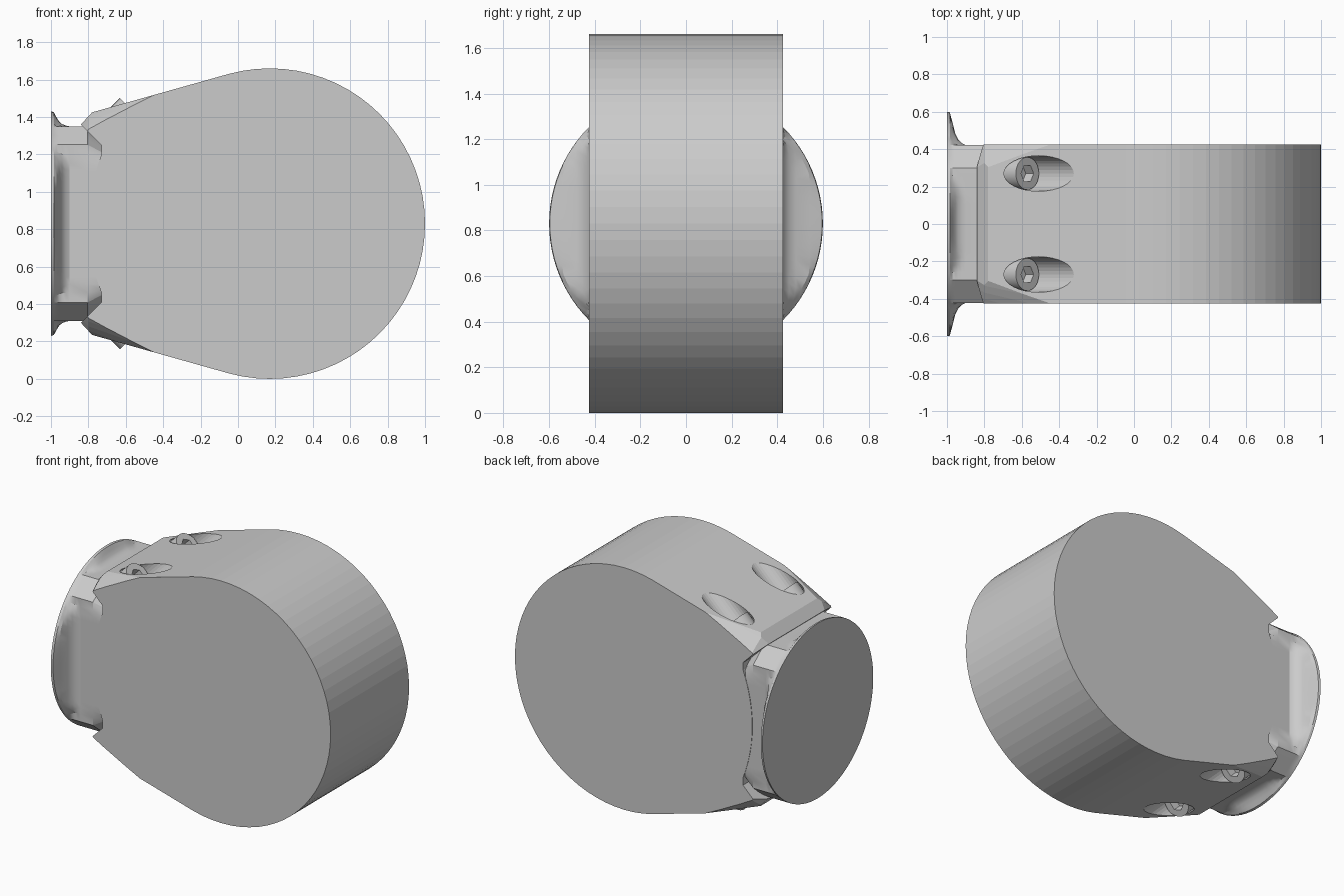
import bpy, bmesh
from math import sin, cos, pi, radians
from mathutils import Vector, Matrix

default = bpy.data.objects.get("Cube")
if default:
    bpy.data.objects.remove(default)

MID = 0.83          # height of the long axis
HALF = 0.425        # half thickness of the body


def finish(bm, name):
    bmesh.ops.recalc_face_normals(bm, faces=bm.faces)
    mesh = bpy.data.meshes.new(name)
    bm.to_mesh(mesh)
    bm.free()
    obj = bpy.data.objects.new(name, mesh)
    bpy.context.collection.objects.link(obj)
    return obj


def loft_x(name, stations, radius, segments=96):
    """Skin rings around the long axis; radius(station, angle) shapes each ring."""
    bm = bmesh.new()
    rings = []
    for st in stations:
        ring = []
        for i in range(segments):
            a = 2 * pi * i / segments
            r = radius(st, a)
            ring.append(bm.verts.new((st[0], r * cos(a), MID + r * sin(a))))
        rings.append(ring)
    for lo, hi in zip(rings, rings[1:]):
        for i in range(segments):
            j = (i + 1) % segments
            bm.faces.new((lo[i], lo[j], hi[j], hi[i]))
    bm.faces.new(rings[0])
    bm.faces.new(rings[-1])
    return finish(bm, name)


def rod(name, start, axis, length, r, segments):
    """Cylinder running from start along axis."""
    bm = bmesh.new()
    place = Matrix.Translation(start + axis * length / 2) @ axis.to_track_quat('Z', 'Y').to_matrix().to_4x4()
    bmesh.ops.create_cone(bm, cap_ends=True, segments=segments, radius1=r,
                          radius2=r, depth=length, matrix=place)
    return finish(bm, name)


def select_only(obj):
    bpy.ops.object.select_all(action='DESELECT')
    obj.select_set(True)
    bpy.context.view_layer.objects.active = obj


def boolean(obj, cutter, operation):
    cutter.hide_render = True
    select_only(obj)
    mod = obj.modifiers.new("cut", 'BOOLEAN')
    mod.object, mod.operation, mod.solver = cutter, operation, 'EXACT'
    bpy.ops.object.modifier_apply(modifier=mod.name)
    bpy.data.objects.remove(cutter)


# Body: round drum tapering to a hollow-ended nose
profile = [(0.17 + MID * cos(radians(a)), MID * sin(radians(a))) for a in range(-105, 106, 5)]
profile += [(-0.78, 0.595), (-0.84, 0.53), (-0.73, 0.42), (-0.73, 0.37)]
for i in range(1, 12):
    t = 1 - i / 6
    profile.append((-0.80 + 0.07 * t * t, 0.37 * t))
profile += [(-0.73, -0.37), (-0.73, -0.42), (-0.84, -0.53), (-0.78, -0.595)]
bm = bmesh.new()
side = bm.faces.new([bm.verts.new((x, -HALF, MID + z)) for x, z in profile])
grown = bmesh.ops.extrude_face_region(bm, geom=[side])
bmesh.ops.translate(bm, vec=(0, 2 * HALF, 0),
                    verts=[v for v in grown["geom"] if isinstance(v, bmesh.types.BMVert)])
body = finish(bm, "body")

# Conical rounding of the nose corners
cone = loft_x("nose_rounding", [(-0.9, 0.53), (-0.84, 0.61), (-0.8, 0.66), (-0.47, 0.80), (1.2, 1.5)],
              lambda st, a: st[1])
boolean(body, cone, 'INTERSECT')


# Mount: round flange flaring into a chamfered neck
def mount_radius(st, a):
    x, flare, disc, hz, chamfer = st
    c, s = abs(cos(a)), abs(sin(a))
    hy = 0.422
    neck = 1 / max(c / hy, s / hz, (0.1 * c + 0.125 * s) / chamfer)
    skirt = 1 / max(c / (hy + flare), s / (hz + 0.4 * flare))
    return max(neck, min(skirt, disc))


full = (0.52, 0.095)
mount = loft_x("flange_and_neck", [
    (-1.0, 0.3, 0.6, *full), (-0.985, 0.19, 0.597, *full), (-0.97, 0.12, 0.582, *full),
    (-0.955, 0.06, 0.572, *full), (-0.94, 0.03, 0.562, *full), (-0.92, 0.01, 0.55, *full),
    (-0.9, 0, 0.54, *full), (-0.805, 0, 0.5, *full), (-0.72, 0, 0.4, 0.435, 0.085)],
    mount_radius)
select_only(mount)
bpy.ops.object.shade_smooth_by_angle(angle=radians(22))

# Four slanted screws, each in its own pocket
for sz, level in ((1, "top"), (-1, "bottom")):
    for sy, flank in ((-1, "front"), (1, "back")):
        axis = Vector((1, 0, sz)).normalized()
        face = Vector((-0.57, sy * 0.27, MID + sz * 0.61))
        pocket = rod("pocket", face - axis * 0.1, axis, 0.6, 0.095, 32)
        boolean(body, pocket, 'DIFFERENCE')
        screw = rod(f"{level}_{flank}_screw", face - axis * 0.14, axis, 0.14, 0.087, 32)
        socket = rod("socket", face - axis * 0.06, axis, 0.12, 0.048, 6)
        boolean(screw, socket, 'DIFFERENCE')
        select_only(screw)
        bpy.ops.object.shade_smooth_by_angle(angle=radians(30))
